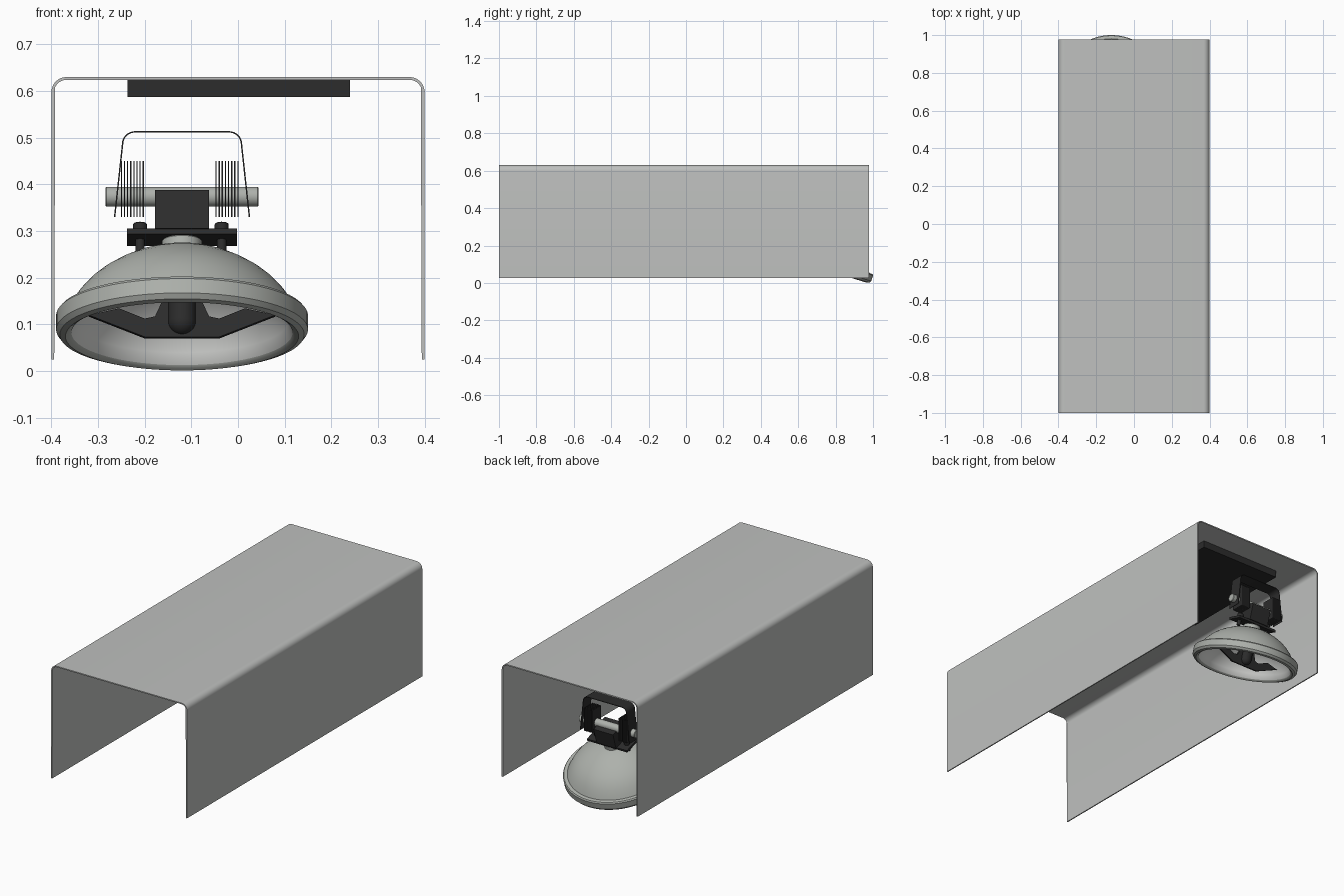
import bpy, bmesh, math
from mathutils import Matrix, Vector

cube = bpy.data.objects.get("Cube")
if cube:
    bpy.data.objects.remove(cube, do_unlink=True)


def material(name, rgb):
    m = bpy.data.materials.new(name)
    m.use_nodes = True
    m.diffuse_color = (*rgb, 1)
    m.node_tree.nodes["Principled BSDF"].inputs["Base Color"].default_value = (*rgb, 1)
    return m


HOUSING = material("housing grey", (0.52, 0.53, 0.52))
METAL = material("lamp grey", (0.42, 0.44, 0.41))
REFLECTOR = material("reflector white", (0.75, 0.76, 0.74))
BLACK = material("matte black", (0.025, 0.025, 0.025))

# Lamp frame: tilted about x, origin at the centre of the rim opening
CX = -0.12
LAMP = Matrix.Translation((CX, 0.729, 0.077)) @ Matrix.Rotation(math.radians(-17), 4, "X")
ROD_HEIGHT = 0.31
ROD = LAMP @ Vector((0, 0, ROD_HEIGHT))
UPRIGHT = Matrix.Translation(ROD)


def finish(name, bm, mats, matrix=Matrix(), angle=35):
    bmesh.ops.recalc_face_normals(bm, faces=bm.faces)
    bm.transform(matrix)
    me = bpy.data.meshes.new(name)
    bm.to_mesh(me)
    bm.free()
    for m in mats:
        me.materials.append(m)
    me.shade_smooth()
    me.set_sharp_from_angle(angle=math.radians(angle))
    ob = bpy.data.objects.new(name, me)
    bpy.context.collection.objects.link(ob)
    return ob


def box(name, size, centre, mat, matrix=Matrix()):
    bm = bmesh.new()
    bmesh.ops.create_cube(bm, size=1)
    bm.transform(Matrix.Translation(centre) @ Matrix.Diagonal((*size, 1)))
    return finish(name, bm, [mat], matrix)


def lathe(name, profile, mats, matrix, steps=64, first_inner=None):
    """Spin (radius, height) points about z; later bands take the second material."""
    bm = bmesh.new()
    rings = []
    for r, h in profile:
        if r == 0:
            rings.append([bm.verts.new((0, 0, h))] * steps)
        else:
            rings.append([bm.verts.new((r * math.cos(a), r * math.sin(a), h))
                          for a in (2 * math.pi * i / steps for i in range(steps))])
    for k in range(len(rings) - 1):
        for i in range(steps):
            j = (i + 1) % steps
            quad = [rings[k][i], rings[k][j], rings[k + 1][j], rings[k + 1][i]]
            f = bm.faces.new(list(dict.fromkeys(quad)))
            if first_inner is not None and k >= first_inner:
                f.material_index = 1
    return finish(name, bm, mats, matrix)


def cylinder(name, r, h0, h1, mat, matrix, steps=32, bevel=0.002):
    profile = [(0, h0), (r - bevel, h0), (r, h0 + bevel), (r, h1 - bevel), (r - bevel, h1), (0, h1)]
    return lathe(name, profile, [mat], matrix, steps)


def extrude_y(name, outline, y0, y1, mat, matrix=Matrix()):
    """Extrude an (x, z) outline along y."""
    bm = bmesh.new()
    a = [bm.verts.new((x, y0, z)) for x, z in outline]
    b = [bm.verts.new((x, y1, z)) for x, z in outline]
    n = len(a)
    for i in range(n):
        j = (i + 1) % n
        bm.faces.new((a[i], a[j], b[j], b[i]))
    caps = [bm.faces.new(a), bm.faces.new(b[::-1])]
    bmesh.ops.triangulate(bm, faces=caps)
    return finish(name, bm, [mat], matrix)


def arch(foot, shoulder, top, radius, z_foot, steps=8):
    """Inverted U path, left foot to right foot, with rounded corners."""
    right = []
    for i in range(steps + 1):
        a = math.pi / 2 * i / steps
        right.append((shoulder - radius + radius * math.sin(a), top - radius + radius * math.cos(a)))
    right.append((foot, z_foot))
    return [(-x, z) for x, z in reversed(right)] + right


# Housing: bent sheet channel, open at both ends and below
outer = arch(0.4, 0.4, 0.63, 0.032, 0.025)
inner = arch(0.394, 0.394, 0.624, 0.026, 0.025)
extrude_y("channel_housing", outer + inner[::-1], -1.0, 0.978, HOUSING)

# Mounting plate beneath the roof
box("ceiling_plate", (0.477, 0.64, 0.037), (0.002, 0.52, 0.6055), BLACK)

# Lamp body: dome, rolled rim and inner reflector bowl
dome = [(0, 0.192), (0.043, 0.191), (0.08, 0.183), (0.115, 0.17), (0.145, 0.155), (0.175, 0.136),
        (0.2, 0.115), (0.222, 0.09), (0.239, 0.065), (0.248, 0.05)]
rim = [(0.265, 0.05), (0.27, 0.044), (0.27, 0.012), (0.262, 0.001), (0.25, -0.003), (0.244, 0.0), (0.237, 0.005)]
bowl = [(0.227, 0.03), (0.205, 0.065), (0.18, 0.092), (0.15, 0.115), (0.115, 0.135), (0.08, 0.149),
        (0.04, 0.157), (0, 0.16)]
lathe("lamp_reflector", dome + rim + bowl, [METAL, REFLECTOR], LAMP, 96, len(dome + rim) - 1)
cylinder("lamp_neck", 0.043, 0.18, 0.212, METAL, LAMP)

# Glare bridge across the opening, with the bulb cap at its centre
half = [(0.08, -0.006), (0.2, 0.043), (0.135, 0.058), (0.08, 0.035), (0.058, 0.04), (0.04, 0.08)]
extrude_y("glare_bridge", half + [(-x, z) for x, z in reversed(half)], -0.006, 0.006, BLACK, LAMP)
R = 0.03
cap = [(R * math.sin(a), 0.03 - R * math.cos(a)) for a in (math.pi / 2 * i / 8 for i in range(9))]
cap[0] = (0, 0)
lathe("bulb_cap", cap + [(R, 0.155), (0, 0.155)], [BLACK], LAMP, 32)

# Holder plate, socket block and fixing screws
box("holder_plate", (0.236, 0.087, 0.012), (0, 0, 0.219), BLACK, LAMP)
box("socket_block", (0.115, 0.1, 0.086), (0, 0, 0.267), BLACK, LAMP)
for side, x in (("right", -0.09), ("left", 0.085)):
    at = LAMP @ Matrix.Translation((x, 0, 0))
    cylinder(side + "_screw_head", 0.015, 0.225, 0.25, BLACK, at, 20)
    cylinder(side + "_screw_tip", 0.01, 0.185, 0.215, BLACK, at, 20)

# Pivot rod along x
cylinder("pivot_rod", 0.021, -0.164, 0.164, METAL, UPRIGHT @ Matrix.Rotation(math.pi / 2, 4, "Y"))

# Cooling fins on both sides of the socket
for side, start in (("right", -0.25), ("left", -0.047)):
    for i in range(8):
        box(f"{side}_fin_{i + 1}", (0.0025, 0.075, 0.12),
            (start + 0.0067 * i, ROD.y, 0.39), BLACK)

# Thin sprung strap over the rod
strap_out = arch(0.146, 0.129, 0.514, 0.028, 0.33)
strap_in = arch(0.143, 0.126, 0.511, 0.025, 0.33)
extrude_y("hanging_strap", strap_out + strap_in[::-1], ROD.y - 0.035, ROD.y + 0.035, BLACK,
          Matrix.Translation((CX, 0, 0)))
